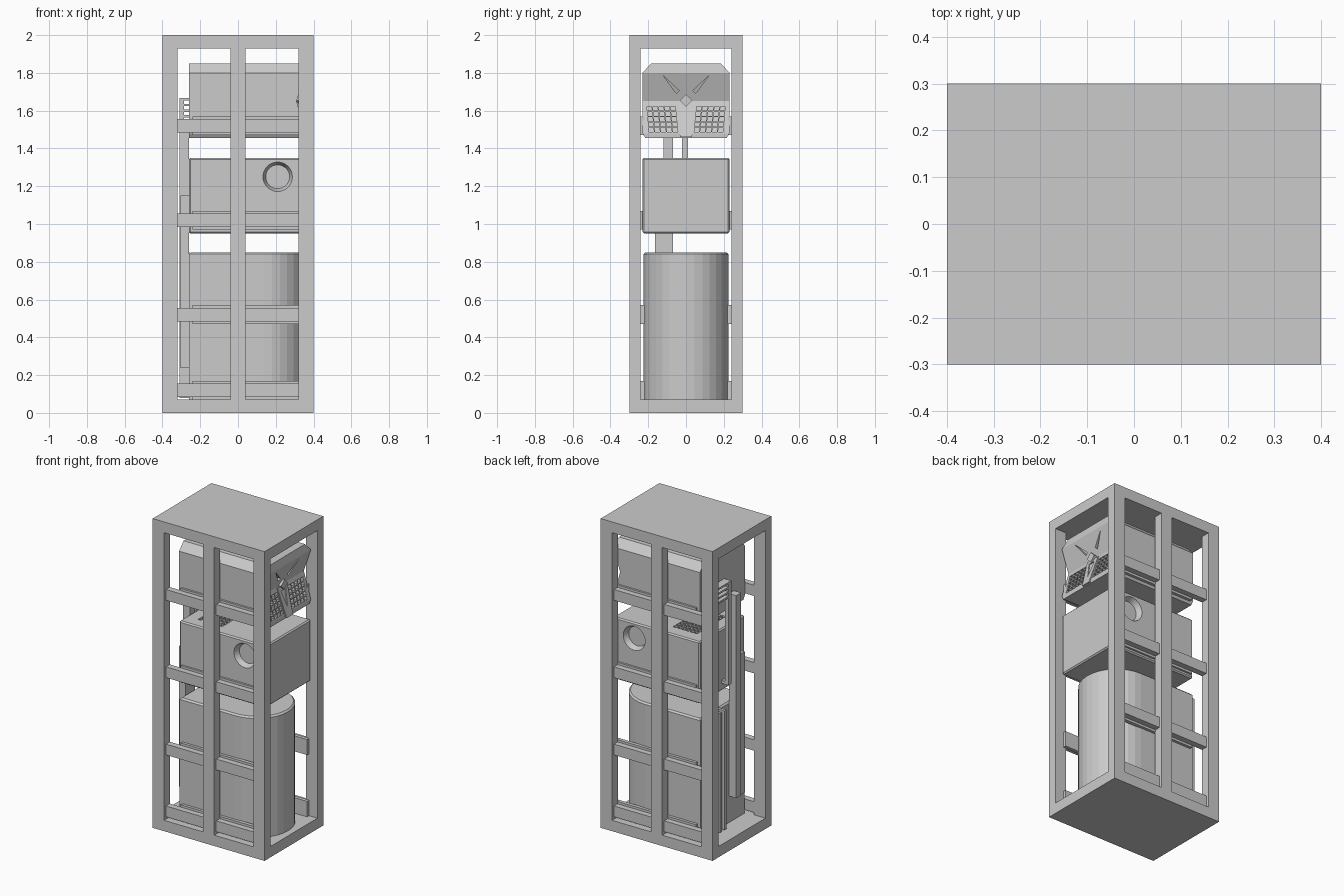
import bpy, bmesh
from math import sin, cos, pi

if "Cube" in bpy.data.objects:
    bpy.data.objects.remove(bpy.data.objects["Cube"])


def finish(bm, name):
    bmesh.ops.recalc_face_normals(bm, faces=bm.faces)
    me = bpy.data.meshes.new(name)
    bm.to_mesh(me)
    bm.free()
    ob = bpy.data.objects.new(name, me)
    bpy.context.collection.objects.link(ob)
    return ob


def loft(bm, loops):
    """Closed solid through rings with equal vertex counts."""
    rings = [[bm.verts.new(p) for p in loop] for loop in loops]
    n = len(rings[0])
    for a, b in zip(rings, rings[1:]):
        for i in range(n):
            j = (i + 1) % n
            bm.faces.new((a[i], a[j], b[j], b[i]))
    bm.faces.new(rings[0])
    bm.faces.new(rings[-1])


def block(bm, x0, x1, y0, y1, z0, z1):
    loft(bm, [[(x0, y0, z), (x1, y0, z), (x1, y1, z), (x0, y1, z)] for z in (z0, z1)])


def box(name, *dims):
    bm = bmesh.new()
    block(bm, *dims)
    return finish(bm, name)


def activate(ob):
    bpy.ops.object.select_all(action='DESELECT')
    bpy.context.view_layer.objects.active = ob
    ob.select_set(True)


def cut(ob, cutter):
    activate(ob)
    mod = ob.modifiers.new("cut", 'BOOLEAN')
    mod.operation = 'DIFFERENCE'
    mod.solver = 'EXACT'
    mod.object = cutter
    bpy.ops.object.modifier_apply(modifier=mod.name)
    bpy.data.objects.remove(cutter)


def chamfer(ob, width):
    activate(ob)
    mod = ob.modifiers.new("chamfer", 'BEVEL')
    mod.width = width
    mod.segments = 1
    mod.limit_method = 'ANGLE'
    bpy.ops.object.modifier_apply(modifier=mod.name)


# Outer rack: slabs and posts
box("bottom_slab", -.4, .4, -.3, .3, 0, .07)
box("top_slab", -.4, .4, -.3, .3, 1.93, 2)
for side in (-1, 1):
    ya, yb = sorted((side * .3, side * .24))
    for x0, x1, label in ((-.4, -.32, "left"), (-.04, .04, "middle"), (.32, .4, "right")):
        box(label + "_post", x0, x1, ya, yb, .07, 1.93)

# Rack rails and the wider slide rails on the units
for side in (-1, 1):
    for z in (.12, .52, 1.02, 1.52):
        ya, yb = sorted((side * .28, side * .24))
        box("rack_rail", -.32, .32, ya, yb, z - .035, z + .035)
        ya, yb = sorted((side * .243, side * .22))
        box("slide_rail", -.24, .34, ya, yb, z - .05, z + .05)

# Lower unit: round-fronted tank
R, CX, N = .225, .135, 16


def tank_ring(z, inset):
    r = R - inset
    arc = [(CX + r * sin(pi * i / N), -r * cos(pi * i / N), z) for i in range(N + 1)]
    return arc + [(-.26 + inset, r, z), (-.26 + inset, -r, z)]


bm = bmesh.new()
loft(bm, [tank_ring(.07, 0), tank_ring(.84, 0), tank_ring(.85, .01)])
finish(bm, "lower_tank")

# Middle unit: box with round ports and a top vent
unit = box("middle_unit", -.26, .36, -.23, .23, .95, 1.35)
chamfer(unit, .008)
bm = bmesh.new()
for side in (-1, 1):
    loft(bm, [[(.21 + r * cos(2 * pi * i / 32), side * y, 1.25 + r * sin(2 * pi * i / 32))
               for i in range(32)] for r, y in ((.063, .195), (.078, .23), (.078, .25))])
for i in range(6):
    for j in range(10):
        x, y = -.18 + i * .03, -.15 + j * .03
        block(bm, x, x + .023, y, y + .023, 1.32, 1.4)
cut(unit, finish(bm, "port_and_vent_cutter"))

# Upper unit: faceted head with a notched face
def face_x(z):
    return .31 + .05 * ((z - 1.65) / .15 if z > 1.65 else (1.65 - z) / .17)


def face_prism(bm, poly, back, front):
    loft(bm, [[(face_x(z) + d, y, z) for y, z in poly] for d in (back, front)])


bm = bmesh.new()
loft(bm, [[(-.26, -w, z), (x, -w, z), (x, w, z), (-.26, w, z)] for z, w, x in
          ((1.455, .215, .36), (1.48, .23, .36), (1.65, .23, .31), (1.80, .23, .36), (1.85, .185, .35))])
head = finish(bm, "upper_head")

# Jaw vents and eye slits
bm = bmesh.new()
for s in (-1, 1):
    for i in range(5):
        for j in range(5):
            def at(u, v):
                return (s * (.04 + .158 * u + .013 * v), 1.485 + .14 * v)
            u0, u1, v0, v1 = (i + .1) / 5, (i + .9) / 5, (j + .1) / 5, (j + .9) / 5
            face_prism(bm, [at(u0, v0), at(u1, v0), at(u1, v1), at(u0, v1)], -.025, .04)
    face_prism(bm, [(s * .12, 1.785), (s * .052, 1.692), (s * .036, 1.706)], -.02, .04)
cut(head, finish(bm, "face_cutter"))

# Nose plate with pointed recess, and diamond stud
bm = bmesh.new()
face_prism(bm, [(-.05, 1.645), (-.032, 1.46), (.032, 1.46), (.05, 1.645)], -.01, .006)
nose = finish(bm, "nose_plate")
bm = bmesh.new()
face_prism(bm, [(-.024, 1.62), (0, 1.515), (.024, 1.62)], -.004, .04)
cut(nose, finish(bm, "nose_cutter"))
bm = bmesh.new()
loft(bm, [[(x, -.033, 1.655), (x, 0, 1.622), (x, .033, 1.655), (x, 0, 1.688)] for x in (.3, .332)])
finish(bm, "diamond_stud")

# Conduits and ribs on the left (rear) side of the units
box("main_conduit", -.31, -.26, -.12, -.07, .24, 1.55)
box("short_conduit", -.305, -.26, -.165, -.12, .24, 1.15)
box("thin_conduit", -.31, -.285, -.02, .01, 1.0, 1.66)
box("thin_conduit_foot", -.29, -.26, -.02, .01, 1.0, 1.02)
for k in range(4):
    z = 1.57 + k * .03
    box("finger_bar", -.31, -.26, -.02, .15, z - .006, z + .006)
for k in range(4):
    y = .03 + k * .045
    box("tank_rib", -.31, -.255, y, y + .02, .08, .85)
